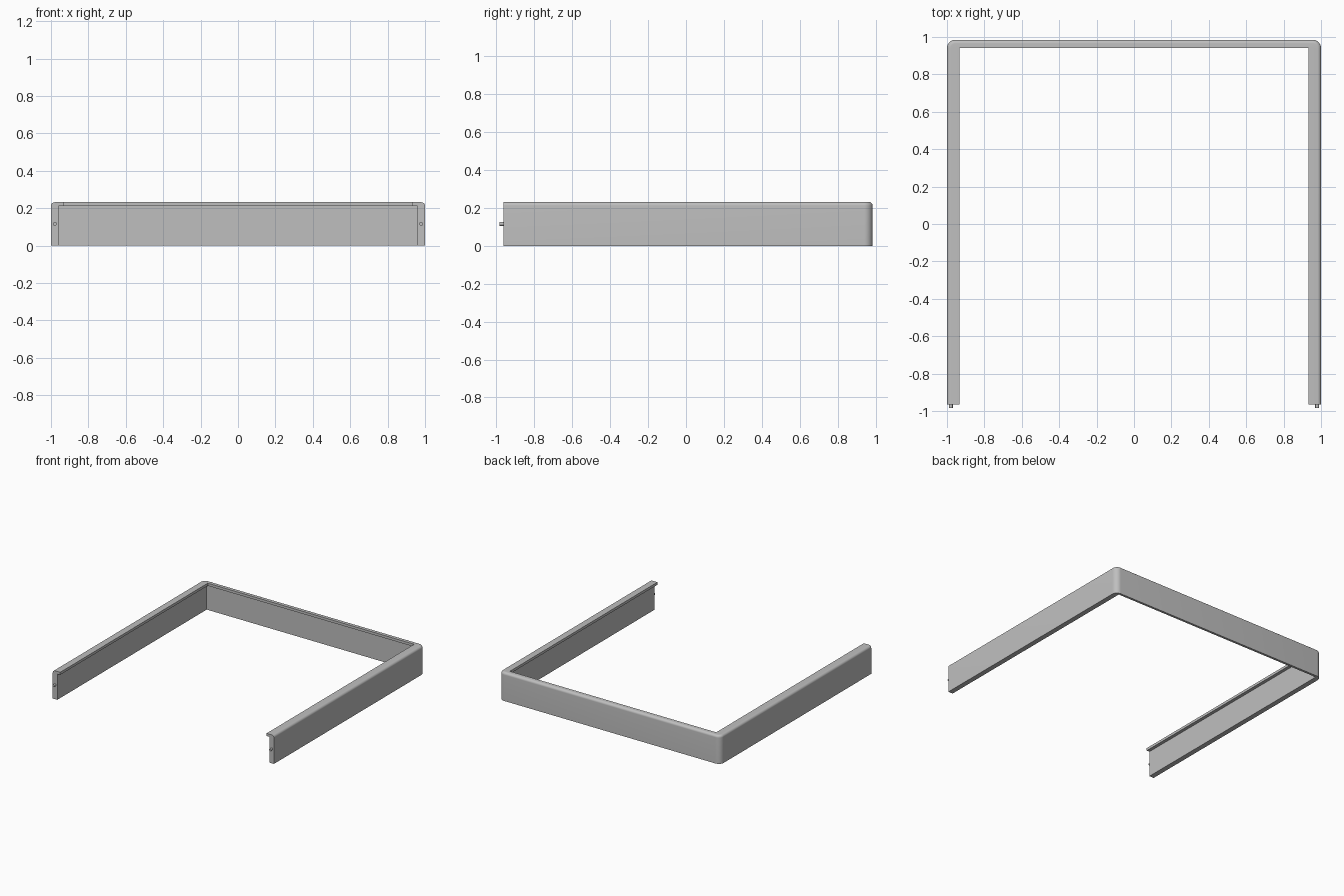
import bpy
import bmesh
import math

cube = bpy.data.objects.get("Cube")
if cube:
    bpy.data.objects.remove(cube, do_unlink=True)

# Main dimensions
HALF_X, FRONT, BACK = 1.0, -0.964, 0.985
HEIGHT, LIP_BOTTOM = 0.232, 0.211
CORNER, FILLET, STEPS = 0.045, 0.02, 8
LIP_X, LIP_Y = 0.933, 0.942
WALL_X, WALL_Y = 0.959, 0.966

grey = bpy.data.materials.new("light grey")
grey.use_nodes = True
colour = (0.52, 0.52, 0.52, 1)
grey.diffuse_color = colour
grey.node_tree.nodes["Principled BSDF"].inputs["Base Color"].default_value = colour


def finish(obj):
    obj.data.materials.append(grey)
    bpy.ops.object.select_all(action="DESELECT")
    obj.select_set(True)
    bpy.context.view_layer.objects.active = obj
    bpy.ops.object.shade_smooth_by_angle(angle=math.radians(30))


def outer_path(inset):
    """Open U outline with rounded back corners, moved inward by inset."""
    r = CORNER - inset
    cx, cy = HALF_X - CORNER, BACK - CORNER
    angles = [math.pi / 2 * i / STEPS for i in range(STEPS + 1)]
    right = [(cx + r * math.cos(a), cy + r * math.sin(a)) for a in angles]
    half = [(HALF_X - inset, FRONT)] + right
    return half + [(-x, y) for x, y in reversed(half)]


def inner_path(x, y):
    """Open U outline with square corners and the same number of stations."""
    half = [(x, FRONT)] + [(x, y)] * (STEPS + 1)
    return half + [(-px, py) for px, py in reversed(half)]


# Cross-section rails: outer wall, rounded top edge, lip, inner wall
rails = [(outer_path(0), 0)]
for i in range(STEPS + 1):
    a = math.pi / 2 * i / STEPS
    rails.append((outer_path(FILLET * (1 - math.cos(a))),
                  HEIGHT - FILLET * (1 - math.sin(a))))
rails += [(inner_path(LIP_X, LIP_Y), HEIGHT),
          (inner_path(LIP_X, LIP_Y), LIP_BOTTOM),
          (inner_path(WALL_X, WALL_Y), LIP_BOTTOM),
          (inner_path(WALL_X, WALL_Y), 0)]

# Three-sided frame skinned between the rails
bm = bmesh.new()
grid = [[bm.verts.new((x, y, z)) for x, y in path] for path, z in rails]
for j, row in enumerate(grid):
    following = grid[(j + 1) % len(grid)]
    for k in range(len(row) - 1):
        bm.faces.new((row[k], row[k + 1], following[k + 1], following[k]))
for end in (0, -1):
    bm.faces.new([row[end] for row in grid])
bmesh.ops.remove_doubles(bm, verts=bm.verts, dist=0.00001)
bmesh.ops.recalc_face_normals(bm, faces=bm.faces)
mesh = bpy.data.meshes.new("frame")
bm.to_mesh(mesh)
bm.free()
frame = bpy.data.objects.new("frame", mesh)
bpy.context.collection.objects.link(frame)
finish(frame)

# Locating pins on the front ends
for name, side in (("left_pin", 1), ("right_pin", -1)):
    bpy.ops.mesh.primitive_cylinder_add(
        vertices=24, radius=0.01, depth=0.041,
        location=(side * 0.979, FRONT - 0.0005, 0.116),
        rotation=(math.pi / 2, 0, 0))
    pin = bpy.context.object
    pin.name = name
    finish(pin)
